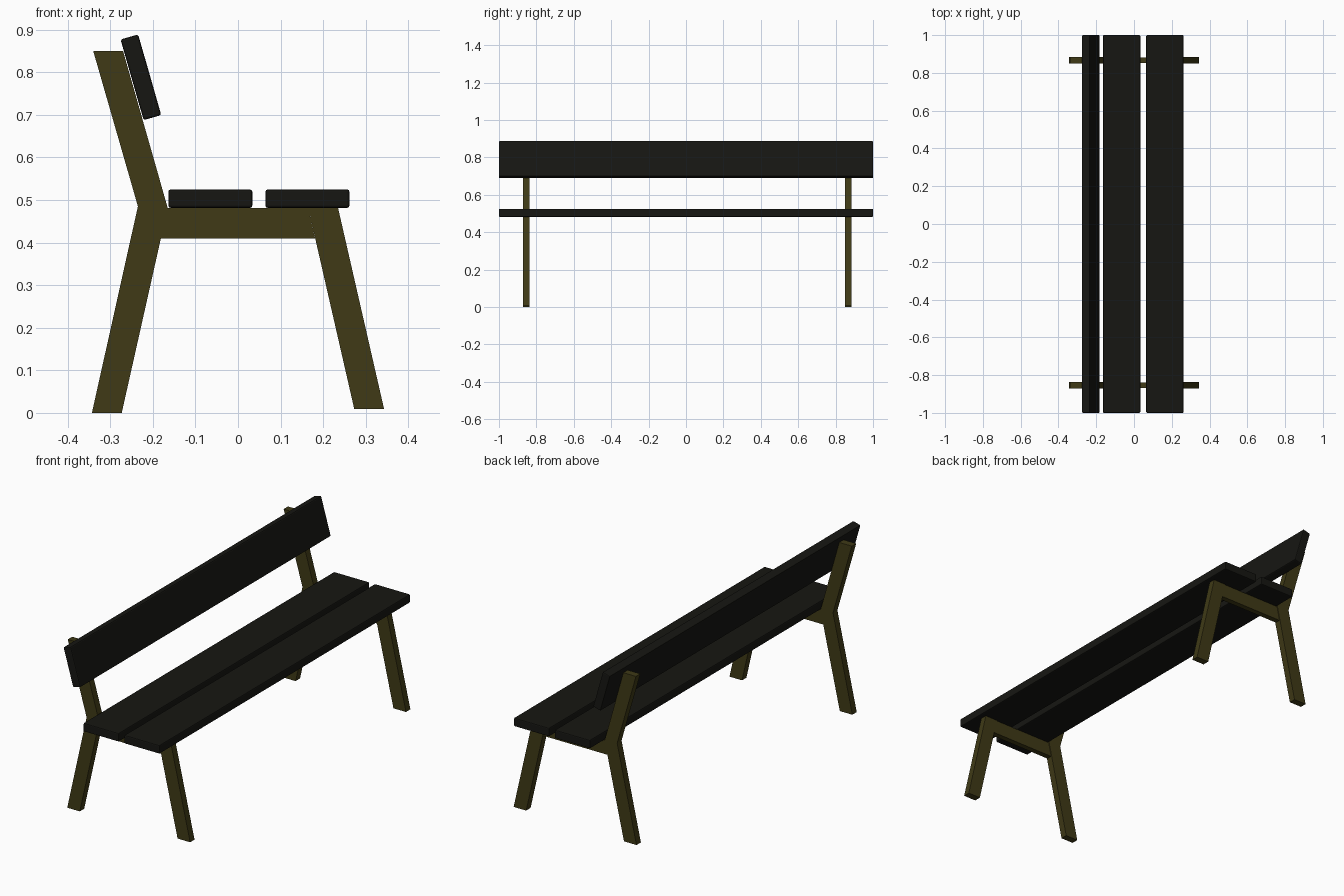
import bpy, bmesh
from math import radians

if "Cube" in bpy.data.objects:
    bpy.data.objects.remove(bpy.data.objects["Cube"])


def material(name, color):
    mat = bpy.data.materials.new(name)
    mat.diffuse_color = color
    mat.use_nodes = True
    mat.node_tree.nodes["Principled BSDF"].inputs["Base Color"].default_value = mat.diffuse_color
    return mat


frame_mat = material("olive_frame", (0.05, 0.042, 0.008, 1))
board_mat = material("dark_board", (0.008, 0.008, 0.006, 1))


def new_object(name, bm, mat):
    bmesh.ops.recalc_face_normals(bm, faces=bm.faces)
    mesh = bpy.data.meshes.new(name)
    bm.to_mesh(mesh)
    bm.free()
    mesh.materials.append(mat)
    obj = bpy.data.objects.new(name, mesh)
    bpy.context.collection.objects.link(obj)
    return obj


def side_profile(name, points, y, depth):
    """Extrude an x-z outline along y, centred on y."""
    bm = bmesh.new()
    face = bm.faces.new([bm.verts.new((x, y - depth / 2, z)) for x, z in points])
    ext = bmesh.ops.extrude_face_region(bm, geom=[face])
    verts = [v for v in ext["geom"] if isinstance(v, bmesh.types.BMVert)]
    bmesh.ops.translate(bm, verts=verts, vec=(0, depth, 0))
    return new_object(name, bm, frame_mat)


def board(name, x, z, tilt=0):
    """Two-unit plank with softly rounded edges."""
    bm = bmesh.new()
    bmesh.ops.create_cube(bm, size=1)
    bmesh.ops.scale(bm, verts=bm.verts, vec=(0.197, 2.0, 0.043))
    obj = new_object(name, bm, board_mat)
    obj.location = (x, 0, z)
    obj.rotation_euler = (0, radians(tilt), 0)
    bev = obj.modifiers.new("rounded_edges", "BEVEL")
    bev.width = 0.005
    bev.segments = 2
    return obj


# Outlines of the flat-bar side frames
rear_leg = [(-0.343, 0), (-0.273, 0), (-0.181, 0.41), (-0.165, 0.481),
            (-0.27, 0.85), (-0.34, 0.85), (-0.235, 0.485)]
front_leg = [(0.273, 0.009), (0.343, 0.009), (0.235, 0.481), (0.165, 0.481)]
crossbar = [(-0.181, 0.41), (0.181, 0.41), (0.165, 0.481), (-0.165, 0.481)]

# One frame near each end
for side, y in (("near", -0.854), ("far", 0.867)):
    side_profile(f"rear_leg_{side}", rear_leg, y, 0.035)
    side_profile(f"front_leg_{side}", front_leg, y, 0.035)
    side_profile(f"seat_crossbar_{side}", crossbar, y, 0.028)

# Seat and backrest planks
board("seat_board_rear", -0.065, 0.503)
board("seat_board_front", 0.163, 0.503)
board("backrest_board", -0.228, 0.788, 74)
